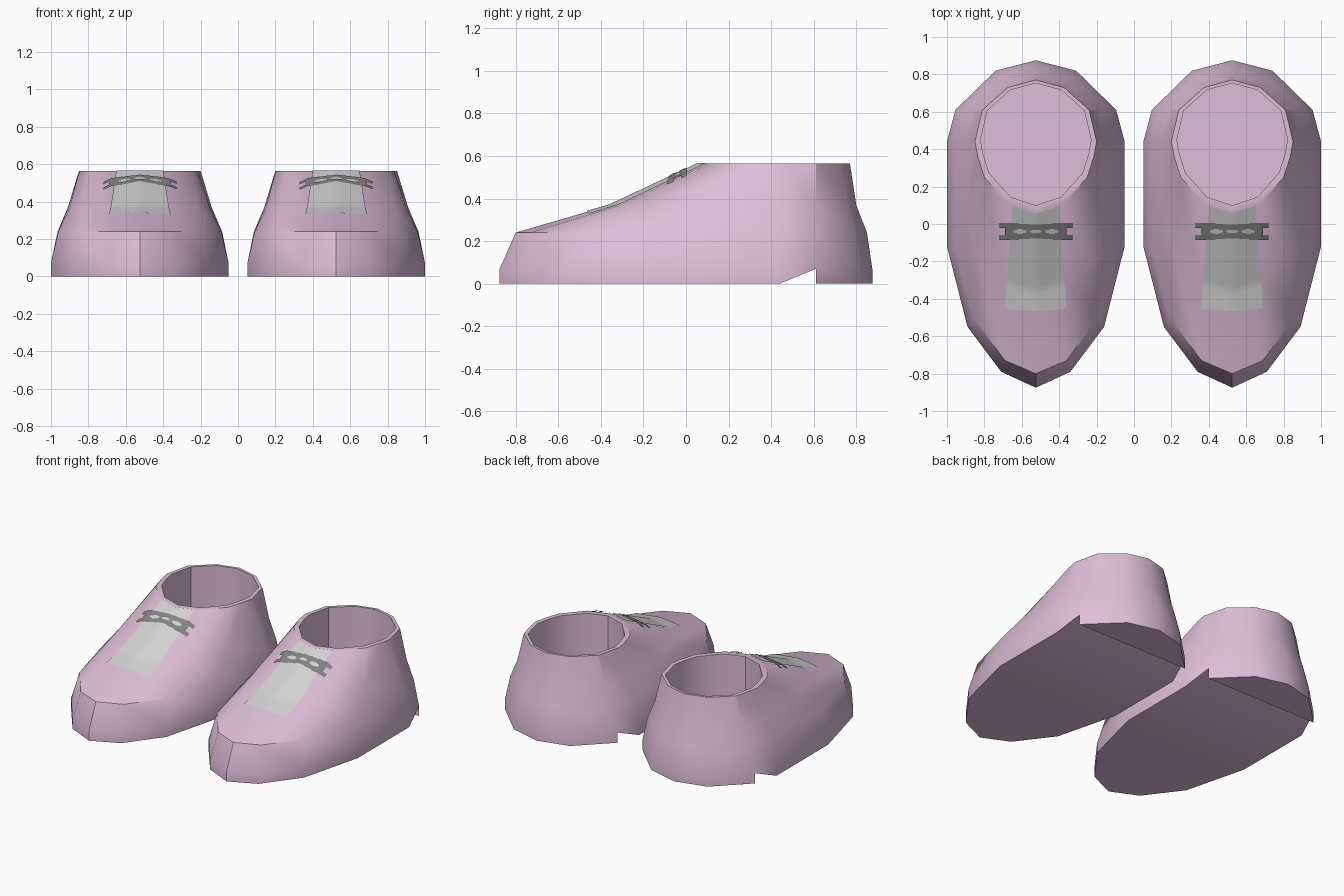
import bpy, bmesh
from mathutils import Vector
from mathutils.bvhtree import BVHTree

if "Cube" in bpy.data.objects:
    bpy.data.objects.remove(bpy.data.objects["Cube"])


def material(name, rgb):
    m = bpy.data.materials.new(name)
    m.diffuse_color = (*rgb, 1)
    m.use_nodes = True
    m.node_tree.nodes["Principled BSDF"].inputs["Base Color"].default_value = m.diffuse_color
    return m


PINK = material("soft_pink", (0.74, 0.52, 0.695))
GREY = material("light_grey", (0.66, 0.66, 0.66))
DARK = material("dark_grey", (0.23, 0.23, 0.23))

# Half outlines from heel round the +x side to the toe
SOLE = [(0, .875), (.215, .82), (.43, .61), (.475, .44), (.475, -.12), (.365, -.55), (.185, -.79), (0, -.875)]
LOW = [(0, .85), (.19, .79), (.39, .61), (.44, .44), (.435, -.12), (.335, -.5), (.165, -.73), (0, -.8)]
MID = [(0, .80), (.17, .76), (.335, .61), (.385, .44), (.375, .08), (.31, -.18), (.165, -.31), (0, -.36)]
RIM = [(0, .77), (.15, .73), (.285, .61), (.325, .44), (.31, .36), (.275, .25), (.15, .11), (0, .06)]
INNER = [(x * .91, .44 + (y - .43) * .92) for x, y in RIM]
N = 14


def finish(bm, name, mat, x):
    me = bpy.data.meshes.new(name)
    bm.to_mesh(me)
    me.materials.append(mat)
    ob = bpy.data.objects.new(name, me)
    bpy.context.collection.objects.link(ob)
    ob.location.x = x
    bpy.context.view_layer.objects.active = ob
    bpy.ops.object.select_all(action='DESELECT')
    ob.select_set(True)
    bpy.ops.object.shade_smooth_by_angle(angle=0.55)
    return ob


def shoe_mesh():
    bm = bmesh.new()

    def ring(half, z):
        full = half + [(-x, y) for x, y in half[-2:0:-1]]
        return [bm.verts.new((x, y, z)) for x, y in full]

    rings = [ring(SOLE, 0), ring(SOLE, .07), ring(LOW, .24), ring(MID, .368),
             ring(RIM, .565), ring(INNER, .565), ring(INNER, .08)]
    for k, (a, b) in enumerate(zip(rings, rings[1:])):
        for i in range(N):
            j = (i + 1) % N
            if k == 0 and i == 2:        # notch in front of the heel
                bm.faces.new((a[3], b[3], b[2]))
            elif k == 0 and i == N - 3:
                bm.faces.new((a[N - 3], b[N - 2], b[N - 3]))
            else:
                bm.faces.new((a[i], a[j], b[j], b[i]))
    bm.faces.new(rings[-1])              # insole
    r, s = rings[0], rings[1]
    bm.faces.new(r[3:N - 2])             # front sole
    bm.faces.new((r[3], s[2], s[-2], r[-3]))     # arch slope
    bm.faces.new((s[2], r[2], r[-2], s[-2]))     # heel breast
    bm.faces.new([r[i] for i in (2, 1, 0, -1, -2)])  # heel
    bmesh.ops.recalc_face_normals(bm, faces=bm.faces)
    return bm


def draped(tree, point, nu, nv, lift, keep=None):
    """Grid laid on the upper; keep(x, y) chooses the cells."""
    bm = bmesh.new()
    vs = []
    for a in range(nu + 1):
        row = []
        for b in range(nv + 1):
            x, y = point(a / nu, b / nv)
            z = tree.ray_cast(Vector((x, y, 2)), Vector((0, 0, -1)))[0].z
            row.append(bm.verts.new((x, y, z + lift)))
        vs.append(row)
    for a in range(nu):
        for b in range(nv):
            if keep is None or keep(*point((a + .5) / nu, (b + .5) / nv)):
                bm.faces.new((vs[a][b], vs[a + 1][b], vs[a + 1][b + 1], vs[a][b + 1]))
    bmesh.ops.delete(bm, geom=[v for v in bm.verts if not v.link_faces], context='VERTS')
    return bm


def tongue_point(u, v):
    s = 2 * u - 1
    x = s * (.165 - .04 * v)
    y0 = -.465 + .015 * s * s
    y1 = .055 + abs(x) / 3
    return x, y0 + (y1 - y0) * v


def lace_point(u, v):
    return (2 * u - 1) * .195, -.095 + .11 * v


def is_lace(x, y):
    x, d = abs(x), y + .04
    bow = .036 + .012 * min(1, x / .14)
    if abs(d) > bow or (x > .165 and not .02 < abs(d) < .044):
        return False
    holes = ((0, .03, .01), (.085, .035, .013))
    return all(((x - c) / w) ** 2 + (d / h) ** 2 > 1 for c, w, h in holes)


# Pair of shoes
for side, cx in (("left", -.525), ("right", .525)):
    bm = shoe_mesh()
    tree = BVHTree.FromBMesh(bm)
    finish(bm, side + "_shoe", PINK, cx)
    finish(draped(tree, tongue_point, 12, 30, .005), side + "_tongue", GREY, cx)
    finish(draped(tree, lace_point, 78, 24, .009, is_lace), side + "_laces", DARK, cx)
